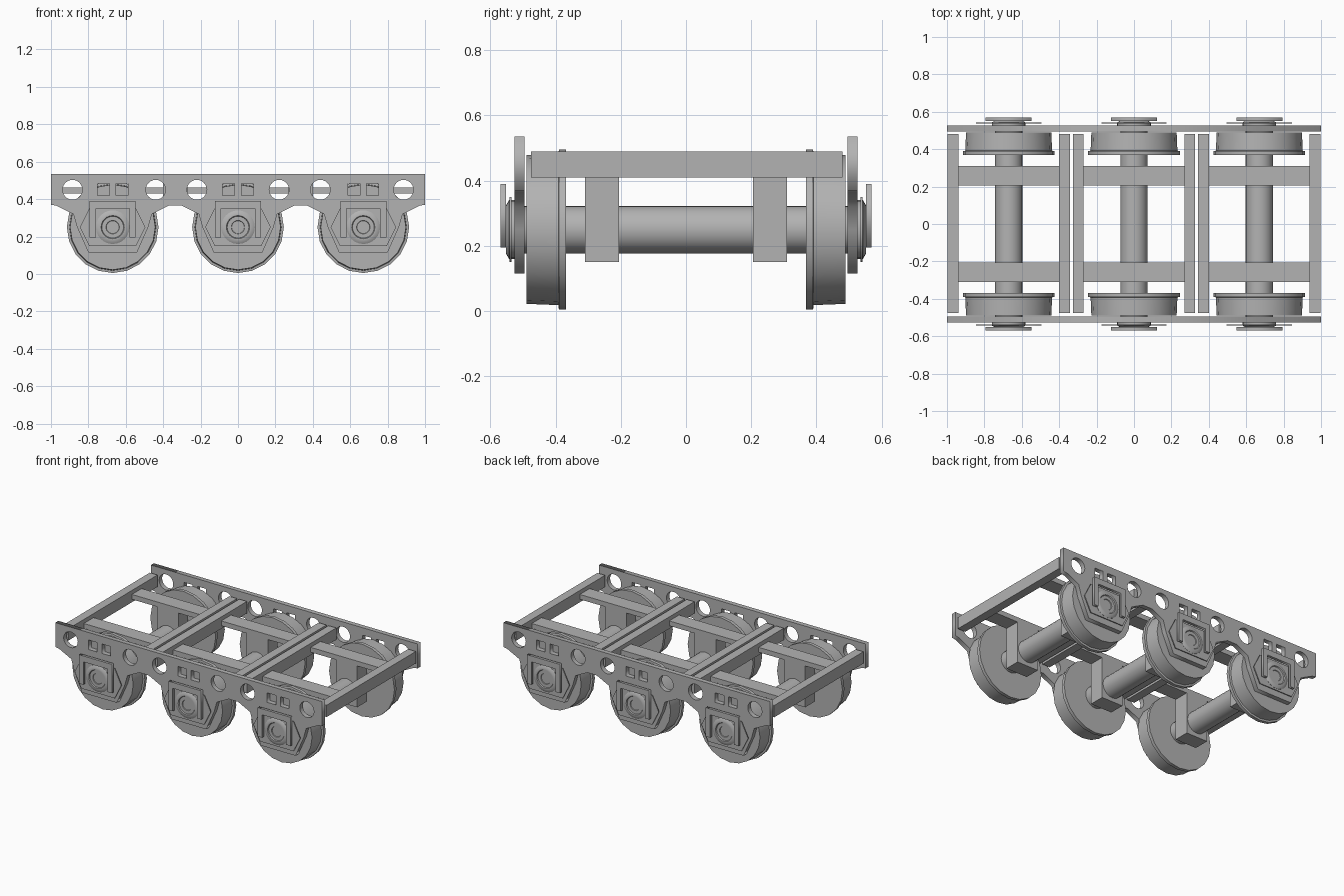
import bpy
import math
from math import sin, cos, pi

cube = bpy.data.objects.get("Cube")
if cube:
    bpy.data.objects.remove(cube)

AXLES = (-0.67, 0.0, 0.67)
AXLE_Z = 0.25

steel = bpy.data.materials.new("plain_grey_steel")
steel.use_nodes = True
GREY = (0.45, 0.45, 0.45, 1)
steel.diffuse_color = GREY
steel.node_tree.nodes["Principled BSDF"].inputs["Base Color"].default_value = GREY


def add_object(name, mesh, smooth=False):
    obj = bpy.data.objects.new(name, mesh)
    bpy.context.collection.objects.link(obj)
    mesh.materials.clear()
    mesh.materials.append(steel)
    if smooth:
        bpy.ops.object.select_all(action="DESELECT")
        obj.select_set(True)
        bpy.context.view_layer.objects.active = obj
        bpy.ops.object.shade_smooth_by_angle(angle=math.radians(35))
    return obj


def box(name, x, y, z):
    """Box from (min, max) ranges."""
    verts = [(a, b, c) for a in x for b in y for c in z]
    faces = [(0, 1, 3, 2), (4, 6, 7, 5), (0, 4, 5, 1),
             (2, 3, 7, 6), (0, 2, 6, 4), (1, 5, 7, 3)]
    mesh = bpy.data.meshes.new(name)
    mesh.from_pydata(verts, [], faces)
    return add_object(name, mesh)


def plate(name, outlines, y, thickness, x=0):
    """Upright plate in the xz plane; later outlines become holes."""
    curve = bpy.data.curves.new(name, "CURVE")
    curve.dimensions = "2D"
    curve.fill_mode = "BOTH"
    curve.extrude = thickness / 2
    for points in outlines:
        spline = curve.splines.new("POLY")
        spline.points.add(len(points) - 1)
        for p, (px, pz) in zip(spline.points, points):
            p.co = (px, pz, 0, 1)
        spline.use_cyclic_u = True
    helper = bpy.data.objects.new(name + "_curve", curve)
    bpy.context.collection.objects.link(helper)
    bpy.context.view_layer.update()
    mesh = bpy.data.meshes.new_from_object(
        helper.evaluated_get(bpy.context.evaluated_depsgraph_get()))
    bpy.data.objects.remove(helper)
    obj = add_object(name, mesh)
    obj.rotation_euler.x = pi / 2
    obj.location = (x, y, 0)
    return obj


def lathe(name, profile, x, side, segments):
    """Turn a (radius, y) profile about an axle, closed at both ends."""
    verts = [(x + r * sin(2 * pi * i / segments), side * y,
              AXLE_Z - r * cos(2 * pi * i / segments))
             for r, y in profile for i in range(segments)]
    faces = []
    for k in range(len(profile) - 1):
        for i in range(segments):
            j = (i + 1) % segments
            a, b = k * segments, (k + 1) * segments
            faces.append((a + i, a + j, b + j, b + i))
    last = (len(profile) - 1) * segments
    faces += [tuple(reversed(range(segments))), tuple(range(last, last + segments))]
    if side < 0:
        faces = [tuple(reversed(f)) for f in faces]
    mesh = bpy.data.meshes.new(name)
    mesh.from_pydata(verts, [], faces)
    return add_object(name, mesh, smooth=True)


def circle(cx, cz, r, n=24):
    return [(cx + r * cos(2 * pi * i / n), cz + r * sin(2 * pi * i / n)) for i in range(n)]


def rect(cx, cz, h):
    return [(cx - h, cz - h), (cx + h, cz - h), (cx + h, cz + h), (cx - h, cz + h)]


# Side frame outline: straight top, one lobe hanging round each axle
lobe = [(-0.30, 0.365), (-0.21, 0.32), (-0.19, 0.25), (-0.13, 0.115)]
lobe += [(-x, z) for x, z in reversed(lobe)]
outline = [(-1, 0.535), (-1, 0.37)]
for ax in AXLES:
    outline += [(ax + x, z) for x, z in lobe]
outline += [(1, 0.37), (1, 0.535)]
holes = [circle(s * x, 0.45, 0.053) for s in (-1, 1) for x in (0.22, 0.44, 0.885)]
holes += [rect(ax + s * 0.05, 0.452, 0.032) for ax in AXLES for s in (-1, 1)]

# Thin horn sheet and open-bottomed guard over each axle end
horn = [(-0.175, 0.25), (-0.125, 0.15), (0.125, 0.15),
        (0.175, 0.25), (0.125, 0.35), (-0.125, 0.35)]
guard = [(-0.123, 0.195), (-0.123, 0.39), (0.123, 0.39), (0.123, 0.195),
         (0.09, 0.195), (0.09, 0.35), (-0.09, 0.35), (-0.09, 0.195)]

wheel = [(0.245, 0.368), (0.245, 0.39), (0.232, 0.392), (0.228, 0.49)]
cap = [(0.09, 0.52), (0.09, 0.543), (0.075, 0.552), (0.062, 0.552),
       (0.058, 0.546), (0.036, 0.546), (0.033, 0.54)]

for side, label in ((-1, "front"), (1, "back")):
    plate(label + "_side_frame", [outline] + holes, side * 0.511, 0.032)
    for n, ax in enumerate(AXLES, 1):
        tag = f"{label}_{n}"
        lathe("wheel_" + tag, wheel, ax, side, 20)
        lathe("axle_cap_" + tag, cap, ax, side, 24)
        plate("horn_sheet_" + tag, [horn], side * 0.539, 0.006, ax)
        plate("axle_guard_" + tag, [guard], side * 0.561, 0.018, ax)
        # Longitudinal bar with a bearing block hanging over the axle
        ys = sorted((side * 0.205, side * 0.31))
        box("bearing_block_" + tag, (ax - 0.08, ax + 0.08), ys, (0.15, 0.435))
        box("long_bar_" + tag, (ax - 0.272, ax + 0.272), ys, (0.43, 0.463))

for n, ax in enumerate(AXLES, 1):
    lathe(f"axle_{n}", [(0.073, -0.51), (0.073, 0.51)], ax, 1, 24)
    # Cross beams closing both ends of each bay
    for s, end in ((-1, "right"), (1, "left")):
        cx = ax + s * 0.298
        box(f"cross_beam_{n}_{end}", (cx - 0.029, cx + 0.029), (-0.475, 0.48), (0.41, 0.49))
